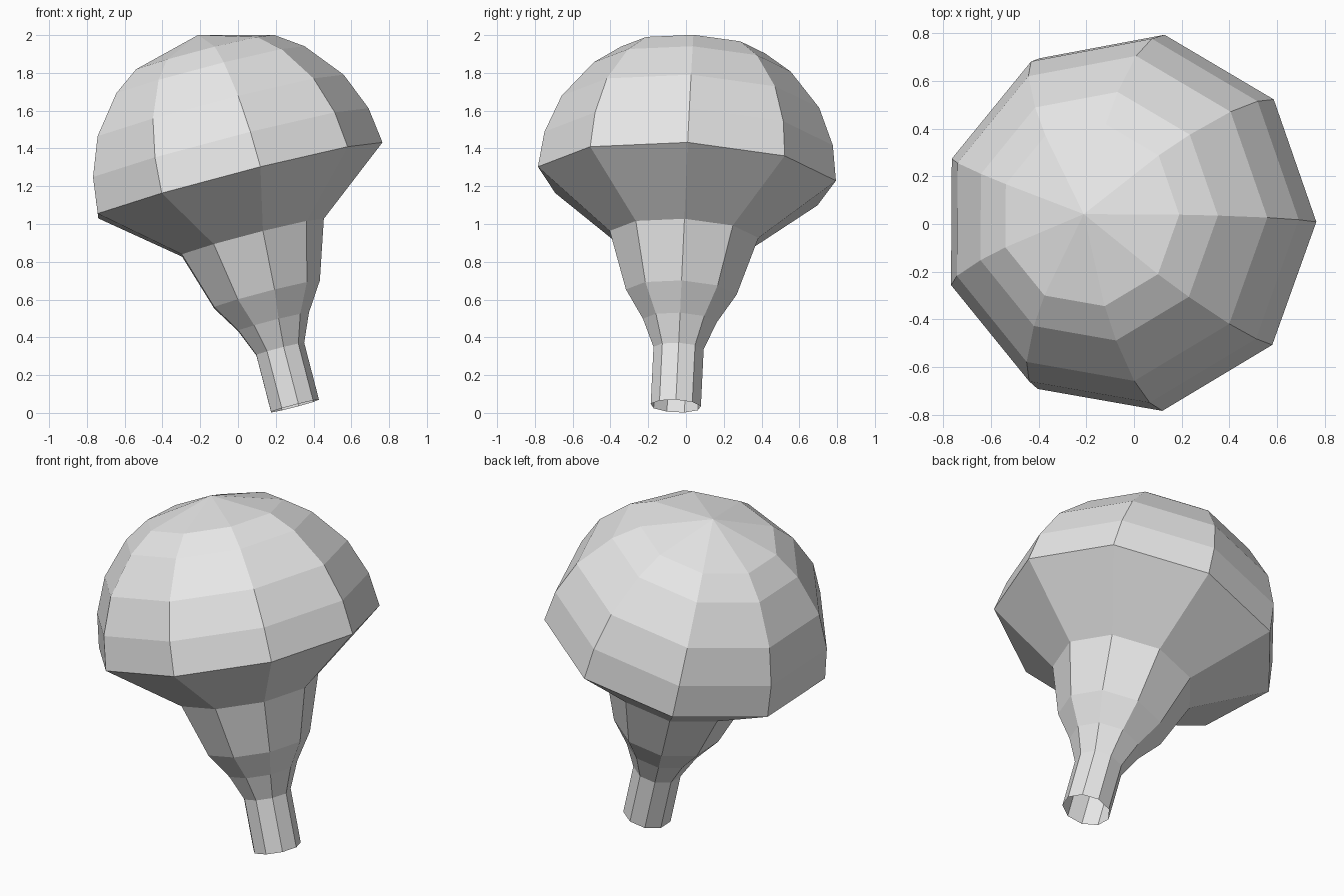
import bpy
import bmesh
from math import cos, sin, tau
from mathutils import Matrix, Vector

cube = bpy.data.objects.get("Cube")
if cube:
    bpy.data.objects.remove(cube, do_unlink=True)

SIDES = 9
BASE = Vector((0.298, -0.054, 0.036))
AXIS = Vector((-0.2504, 0.047, 0.967)).normalized()
TILT = Matrix.Translation(BASE) @ Vector((0, 0, 1)).rotation_difference(AXIS).to_matrix().to_4x4()


def make_material(name, color):
    mat = bpy.data.materials.new(name)
    mat.use_nodes = True
    mat.diffuse_color = color
    mat.node_tree.nodes["Principled BSDF"].inputs["Base Color"].default_value = color
    return mat


def lathe(name, profile, mat):
    """Turn (radius, height) points around the leaning axis; radius 0 makes a tip."""
    bm = bmesh.new()
    rings = []
    for r, h in profile:
        count = SIDES if r > 0 else 1
        rings.append([bm.verts.new((r * cos(tau * i / SIDES), r * sin(tau * i / SIDES), h))
                      for i in range(count)])
    for low, high in zip(rings, rings[1:]):
        for i in range(SIDES):
            j = (i + 1) % SIDES
            if len(high) == 1:
                bm.faces.new((low[i], low[j], high[0]))
            else:
                bm.faces.new((low[i], low[j], high[j], high[i]))
    bm.transform(TILT)
    mesh = bpy.data.meshes.new(name)
    bm.to_mesh(mesh)
    bm.free()
    mesh.materials.append(mat)
    obj = bpy.data.objects.new(name, mesh)
    bpy.context.collection.objects.link(obj)
    return obj


grey = make_material("plain grey", (0.8, 0.8, 0.8, 1))

# Hollow stem, open at the bottom, flaring towards the crown
lathe("stem", [(0.135, 0), (0.135, 0.312), (0.199, 0.46), (0.298, 0.611), (0.4, 0.922)], grey)

# Conical underside and faceted dome
lathe("crown", [(0.4, 0.922), (0.802, 1.236), (0.776, 1.43), (0.693, 1.635),
                (0.53, 1.833), (0.388, 1.932), (0, 2.032)], grey)
